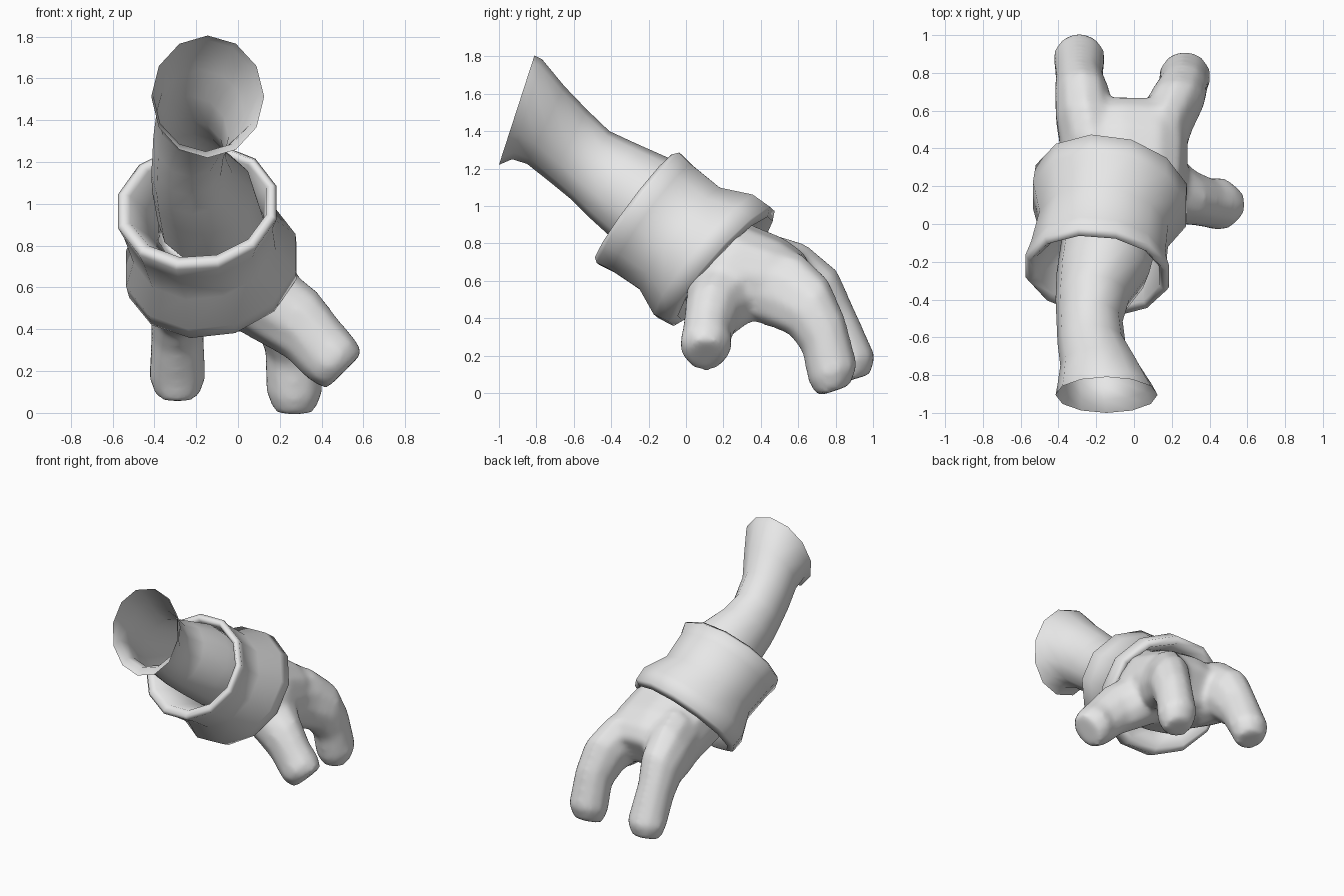
import bpy
import bmesh
import math
from mathutils import Vector

cube = bpy.data.objects.get("Cube")
if cube:
    bpy.data.objects.remove(cube, do_unlink=True)

grey = bpy.data.materials.new("plain_grey")
grey.use_nodes = True
grey.diffuse_color = (0.8, 0.8, 0.8, 1)
grey.node_tree.nodes["Principled BSDF"].inputs["Base Color"].default_value = (0.8, 0.8, 0.8, 1)


def power(v, e):
    return math.copysign(abs(v) ** e, v)


def loft(bm, ribs, sides=12, phase=0.0, square=1.0, sideways=False, caps=False, loop=False):
    """Skin ribs: (centre, top u, top z, bottom u, bottom z, half width, optional lean)."""
    rings = []
    for c, tu, tz, bu, bz, w, *lean in ribs:
        top, low = Vector((c, tu, tz)), Vector((c, bu, bz))
        mid, half = (top + low) / 2, (top - low) / 2
        axis = half.cross(Vector((1, 0, 0))).normalized()
        ring = []
        for i in range(sides):
            a = math.tau * (i + phase) / sides
            grow = 1 / math.cos(math.tau * phase / sides)
            p = mid + half * power(math.cos(a), square) * grow
            p.x += w * power(math.sin(a), square) * grow
            p -= axis * sum(lean) * math.sin(a)
            ring.append(bm.verts.new((p.y, p.x, p.z) if sideways else p))
        rings.append(ring)
    pairs = list(zip(rings, rings[1:]))
    if loop:
        pairs.append((rings[-1], rings[0]))
    for r, s in pairs:
        for i in range(sides):
            j = (i + 1) % sides
            bm.faces.new((r[i], r[j], s[j], s[i]))
    if caps:
        bm.faces.new(rings[0])
        bm.faces.new(rings[-1])


def finish(name, bm):
    bmesh.ops.recalc_face_normals(bm, faces=bm.faces[:])
    for f in bm.faces:
        f.smooth = True
    mesh = bpy.data.meshes.new(name)
    bm.to_mesh(mesh)
    bm.free()
    mesh.materials.append(grey)
    obj = bpy.data.objects.new(name, mesh)
    bpy.context.collection.objects.link(obj)
    return obj


# Forearm: open tube flaring at the elbow end
bm = bmesh.new()
loft(bm, [
    (-.145, -.81, 1.805, -1.0, 1.22, .27),
    (-.155, -.77, 1.785, -.93, 1.25, .25),
    (-.18, -.65, 1.64, -.85, 1.225, .21),
    (-.225, -.53, 1.515, -.73, 1.13, .18),
    (-.235, -.41, 1.40, -.62, 1.04, .175),
    (-.22, -.27, 1.335, -.53, .95, .195),
    (-.165, -.10, 1.26, -.42, .85, .245),
    (-.13, .06, 1.13, -.24, .71, .255),
])
finish("forearm", bm)

# Cuff: leaning loose band with rolled rims, its lining meeting the wrist
bm = bmesh.new()
loft(bm, [
    (-.19, -.06, 1.235, -.44, .75, .325, .035),
    (-.195, -.07, 1.27, -.48, .72, .36, .035),
    (-.195, -.03, 1.28, -.47, .69, .38, .035),
    (-.19, .03, 1.22, -.39, .65, .355, .04),
    (-.16, .19, 1.09, -.24, .55, .34, .05),
    (-.13, .37, 1.05, -.16, .41, .405, .065),
    (-.12, .46, .985, -.08, .37, .40, .07),
    (-.12, .45, .93, -.03, .40, .365, .07),
    (-.13, .25, .98, -.08, .56, .31, .06),
    (-.13, .12, 1.06, -.18, .68, .25),
], phase=0.5, loop=True)
finish("cuff", bm)

# Hand: palm, two fingers and a thumb fused into one smooth skin
bm = bmesh.new()
palm = [
    (-.125, .05, 1.11, -.22, .70, .25),
    (-.06, .35, .90, .04, .45, .34),
    (-.055, .52, .83, .28, .39, .345),
    (-.06, .63, .75, .46, .38, .33),
    (-.05, .68, .65, .57, .43, .25),
]
left_finger = [
    (.10, .43, .81, .30, .40, .17),
    (.16, .62, .745, .42, .36, .155),
    (.225, .76, .61, .55, .31, .155),
    (.26, .85, .41, .62, .22, .135),
    (.27, .92, .15, .65, .06, .14),
    (.27, .88, .04, .70, -.02, .10),
]
right_finger = [
    (-.22, .45, .86, .30, .40, .17),
    (-.255, .64, .80, .45, .37, .165),
    (-.275, .81, .66, .57, .36, .15),
    (-.29, .89, .48, .66, .28, .13),
    (-.29, 1.015, .20, .76, .13, .14),
    (-.29, .99, .10, .80, .045, .10),
]
thumb = [
    (.27, .05, .79, -.08, .44, .27),
    (.22, .22, .71, .07, .35, .225),
    (.14, .38, .585, .23, .26, .15),
    (.11, .49, .44, .31, .18, .135),
    (.105, .56, .36, .36, .14, .145),
    (.105, .60, .29, .42, .11, .10),
]
loft(bm, palm, square=0.82, caps=True)
for finger in (left_finger, right_finger):
    loft(bm, finger, sides=10, caps=True)
loft(bm, thumb, sides=10, sideways=True, caps=True)
hand = finish("hand", bm)

fuse = hand.modifiers.new("fuse", 'REMESH')
fuse.mode = 'VOXEL'
fuse.voxel_size = 0.02
fuse.use_smooth_shade = True
soften = hand.modifiers.new("soften", 'SMOOTH')
soften.factor = 0.5
soften.iterations = 14
